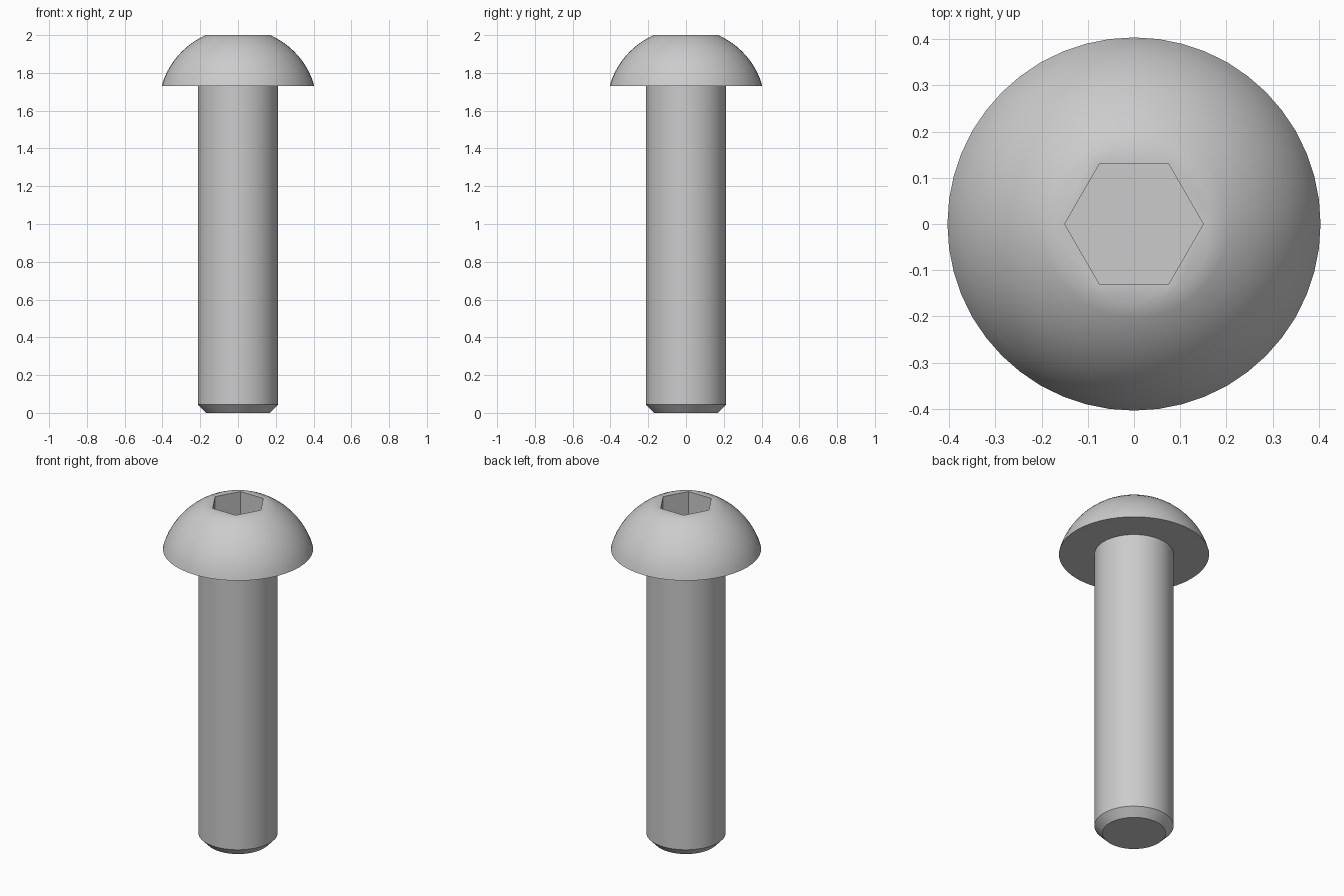
import bpy, bmesh
from math import sin, cos, pi, atan2, radians

SEGMENTS = 48
SHANK_R, TIP_R, CHAMFER = 0.213, 0.17, 0.045
HEAD_R, HEAD_Z, TOP_R, TOP_Z = 0.404, 1.73, 0.17, 2.0
DOME_Z, DOME_R = 1.615, 0.421
HEX_R, SOCKET_DEPTH = 0.15, 0.16

cube = bpy.data.objects.get("Cube")
if cube:
    bpy.data.objects.remove(cube, do_unlink=True)

steel = bpy.data.materials.new("grey steel")
steel.use_nodes = True
grey = (0.6, 0.6, 0.6, 1)
steel.diffuse_color = grey
steel.node_tree.nodes["Principled BSDF"].inputs["Base Color"].default_value = grey


def ring(bm, radius, z, count):
    return [bm.verts.new((radius * cos(2 * pi * i / count),
                          radius * sin(2 * pi * i / count), z)) for i in range(count)]


def skin(bm, lower, upper):
    n = len(lower)
    for i in range(n):
        j = (i + 1) % n
        bm.faces.new((lower[i], lower[j], upper[j], upper[i]))


def loft(bm, profile, count):
    rings = [ring(bm, r, z, count) for r, z in profile]
    for lower, upper in zip(rings, rings[1:]):
        skin(bm, lower, upper)
    return rings


def finish(bm, name):
    mesh = bpy.data.meshes.new(name)
    bm.to_mesh(mesh)
    bm.free()
    mesh.materials.append(steel)
    obj = bpy.data.objects.new(name, mesh)
    bpy.context.collection.objects.link(obj)
    bpy.ops.object.select_all(action='DESELECT')
    obj.select_set(True)
    bpy.context.view_layer.objects.active = obj
    bpy.ops.object.shade_smooth_by_angle(angle=radians(30))
    return obj


# Shank with a chamfered tip, open where it meets the head
bm = bmesh.new()
rings = loft(bm, [(TIP_R, 0), (SHANK_R, CHAMFER), (SHANK_R, HEAD_Z)], SEGMENTS)
bm.faces.new(rings[0][::-1])
finish(bm, "shank")

# Domed head: flat underside, spherical arc, flat crown
bm = bmesh.new()
start = atan2(HEAD_Z - DOME_Z, HEAD_R)
end = atan2(TOP_Z - DOME_Z, TOP_R)
steps = 10
angles = [start + (end - start) * i / steps for i in range(steps + 1)]
arc = [(DOME_R * cos(a), DOME_Z + DOME_R * sin(a)) for a in angles]
arc[0], arc[-1] = (HEAD_R, HEAD_Z), (TOP_R, TOP_Z)
crown = loft(bm, [(SHANK_R, HEAD_Z)] + arc, SEGMENTS)[-1]

# Hexagonal socket sunk into the crown
floor, rim = loft(bm, [(HEX_R, TOP_Z - SOCKET_DEPTH), (HEX_R, TOP_Z)], 6)
bmesh.ops.reverse_faces(bm, faces=list({f for v in floor for f in v.link_faces}))
bm.faces.new(floor)

# Crown face between the round edge and the socket rim, one fan per hex side
span = SEGMENTS // 6
for k in range(6):
    outer = [crown[(k * span + i) % SEGMENTS] for i in range(span + 1)]
    bm.faces.new(outer + [rim[(k + 1) % 6], rim[k]])
finish(bm, "head")
